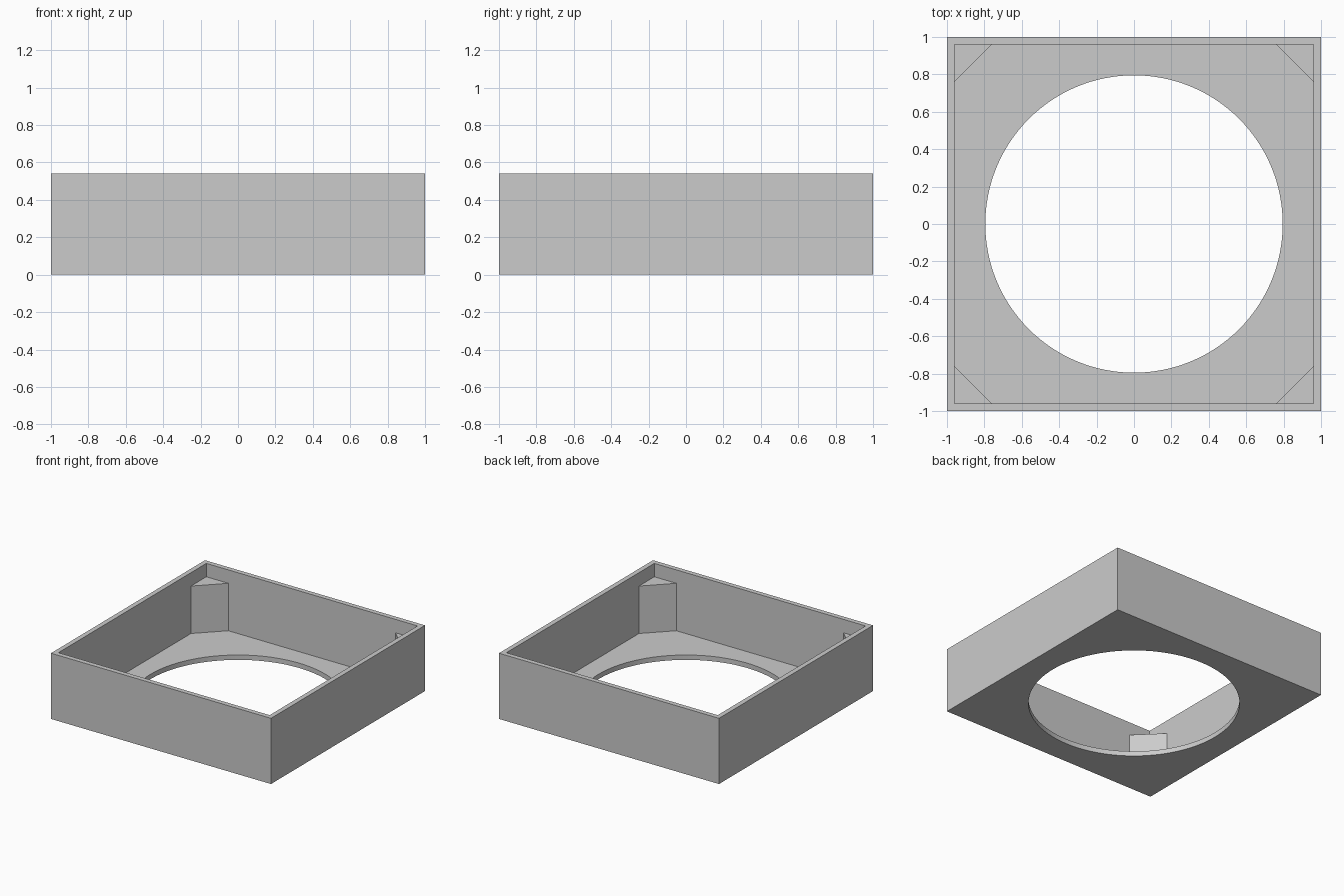
import bpy
import bmesh
from mathutils import Matrix, Vector

if "Cube" in bpy.data.objects:
    bpy.data.objects.remove(bpy.data.objects["Cube"], do_unlink=True)

HEIGHT, FLOOR, POST_TOP = 0.54, 0.04, 0.43
INNER, POST_LEG, HOLE_RADIUS = 0.96, 0.2, 0.795

grey = bpy.data.materials.new("plain_grey")
grey.use_nodes = True
colour = (0.6, 0.6, 0.6, 1)
grey.diffuse_color = colour
grey.node_tree.nodes["Principled BSDF"].inputs["Base Color"].default_value = colour


def add_object(name, bm):
    bmesh.ops.recalc_face_normals(bm, faces=bm.faces)
    mesh = bpy.data.meshes.new(name)
    bm.to_mesh(mesh)
    bm.free()
    mesh.materials.append(grey)
    obj = bpy.data.objects.new(name, mesh)
    bpy.context.collection.objects.link(obj)
    return obj


def box(name, half, z0, z1):
    bm = bmesh.new()
    matrix = (Matrix.Translation((0, 0, (z0 + z1) / 2))
              @ Matrix.Diagonal((2 * half, 2 * half, z1 - z0, 1)))
    bmesh.ops.create_cube(bm, size=1, matrix=matrix)
    return add_object(name, bm)


def cut(target, cutter):
    cutter.hide_render = True
    mod = target.modifiers.new("cut", "BOOLEAN")
    mod.operation = "DIFFERENCE"
    mod.solver = "EXACT"
    mod.object = cutter
    bpy.context.view_layer.objects.active = target
    bpy.ops.object.modifier_apply(modifier=mod.name)
    bpy.data.objects.remove(cutter, do_unlink=True)


# Open tray: a block hollowed from above
tray = box("tray", 1, 0, HEIGHT)
cut(tray, box("cavity_cutter", INNER, FLOOR, HEIGHT + 0.2))

# Large round opening in the floor
bm = bmesh.new()
bmesh.ops.create_cone(bm, cap_ends=True, segments=128, depth=0.4,
                      radius1=HOLE_RADIUS, radius2=HOLE_RADIUS)
cut(tray, add_object("opening_cutter", bm))

bpy.ops.object.select_all(action="DESELECT")
tray.select_set(True)
bpy.context.view_layer.objects.active = tray
bpy.ops.object.shade_smooth_by_angle(angle=0.5)

# Triangular posts in the four inner corners
for side, sx in (("left", 1), ("right", -1)):
    for end, sy in (("front", -1), ("back", 1)):
        near = INNER - POST_LEG
        corners = ((INNER, INNER), (near, INNER), (INNER, near))
        bm = bmesh.new()
        base = bm.faces.new([bm.verts.new((sx * x, sy * y, FLOOR)) for x, y in corners])
        top = bmesh.ops.extrude_face_region(bm, geom=[base])["geom"]
        bmesh.ops.translate(bm, vec=Vector((0, 0, POST_TOP - FLOOR)),
                            verts=[v for v in top if isinstance(v, bmesh.types.BMVert)])
        # The extrusion keeps the base face, so the post is closed
        add_object(f"{end}_{side}_corner_post", bm)
